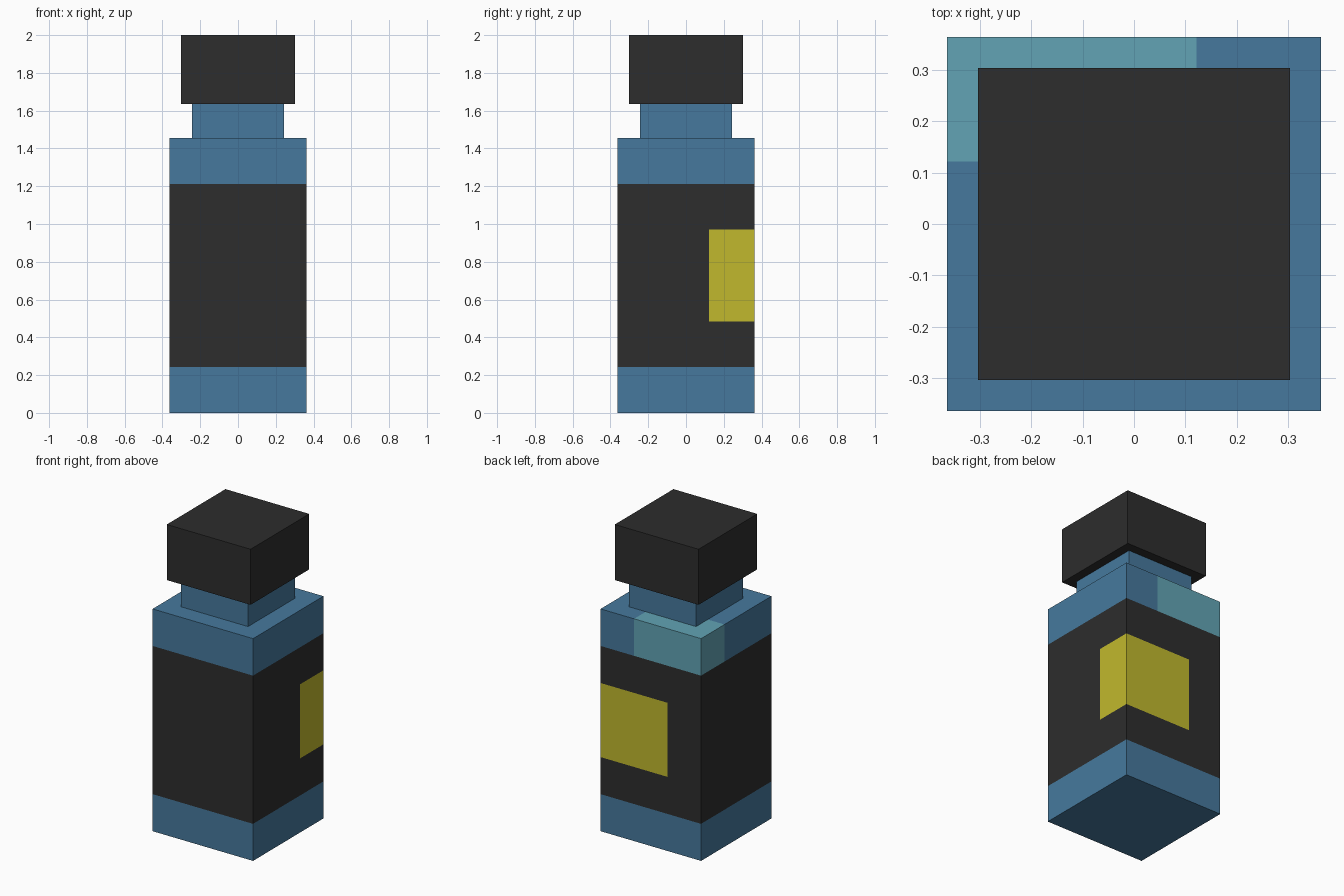
import bpy, bmesh
from mathutils import Vector

if "Cube" in bpy.data.objects:
    bpy.data.objects.remove(bpy.data.objects["Cube"])

U = 2 / 33  # the whole model sits on a grid of 33 units high


def material(name, rgb):
    lin = [((c / 255 + 0.055) / 1.055) ** 2.4 for c in rgb]
    m = bpy.data.materials.new(name)
    m.diffuse_color = (*lin, 1)
    m.use_nodes = True
    m.node_tree.nodes["Principled BSDF"].inputs["Base Color"].default_value = m.diffuse_color
    return m


blue = material("blue", (70, 121, 157))
black = material("black", (45, 45, 45))
yellow = material("yellow", (193, 185, 45))
teal = material("teal", (98, 164, 181))


def box(name, half, z0, z1, mats, cuts=(), rule=None, open_ends=False):
    """Square block in grid units, cut along (axis, position) planes and coloured by rule."""
    bm = bmesh.new()
    bmesh.ops.create_cube(bm, size=1)
    for v in bm.verts:
        v.co = Vector((v.co.x * 2 * half, v.co.y * 2 * half, z0 + (v.co.z + 0.5) * (z1 - z0)))
    for axis, pos in cuts:
        n = Vector((0, 0, 0))
        n[axis] = 1
        bmesh.ops.bisect_plane(bm, geom=bm.verts[:] + bm.edges[:] + bm.faces[:],
                               plane_co=n * pos, plane_no=n, dist=1e-4)
    bm.normal_update()
    if open_ends:
        bmesh.ops.delete(bm, geom=[f for f in bm.faces if abs(f.normal.z) > 0.5], context='FACES')
    if rule:
        for f in bm.faces:
            f.material_index = rule(f.calc_center_median())
    bmesh.ops.scale(bm, vec=(U, U, U), verts=bm.verts)
    me = bpy.data.meshes.new(name)
    bm.to_mesh(me)
    bm.free()
    for m in mats:
        me.materials.append(m)
    ob = bpy.data.objects.new(name, me)
    bpy.context.collection.objects.link(ob)
    return ob


# Body colours: black band, yellow label on the back right corner, teal patch on the back left shoulder
def body_colour(c):
    if 4 < c.z < 20:
        return 2 if 8 < c.z < 16 and c.x > -2 and c.y > 2 else 1
    if c.z > 20 and c.x < 2 and c.y > 2:
        return 3
    return 0


body_cuts = [(0, -2), (0, 2), (1, 2)] + [(2, z) for z in (4, 8, 16, 20)]
box("bottle_body", 6, 0, 24, [blue, black, yellow, teal], body_cuts, body_colour)
box("bottle_neck", 4, 24, 27, [blue], open_ends=True)
box("bottle_cap", 5, 27, 33, [black])
